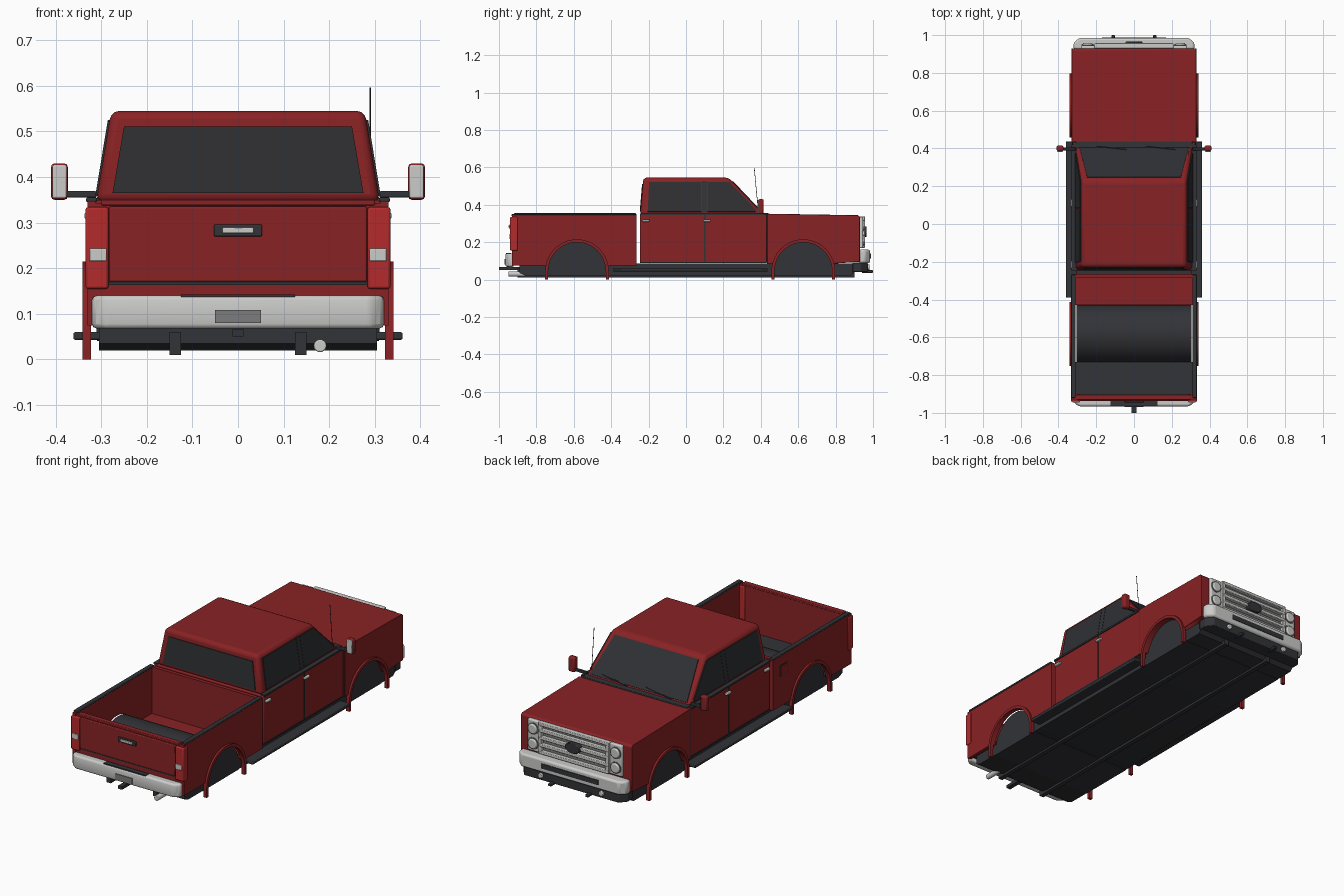
import bpy, bmesh, math
from mathutils import Vector

old = bpy.data.objects.get("Cube")
if old:
    bpy.data.objects.remove(old, do_unlink=True)


def material(name, rgb, rough=0.5):
    m = bpy.data.materials.new(name)
    m.use_nodes = True
    m.diffuse_color = (*rgb, 1)
    node = m.node_tree.nodes["Principled BSDF"]
    node.inputs["Base Color"].default_value = (*rgb, 1)
    node.inputs["Roughness"].default_value = rough
    return m


RED = material("body red", (0.25, 0.016, 0.018))
LAMP = material("lamp red", (0.45, 0.024, 0.026))
DARK = material("dark plastic", (0.032, 0.033, 0.038))
GLASS = material("tinted glass", (0.028, 0.029, 0.033))
SILVER = material("bright metal", (0.6, 0.6, 0.59))
GREY = material("grille grey", (0.2, 0.2, 0.2))
parts = []


def finish(name, bm, mat, bevel=0.0, segments=2):
    bmesh.ops.recalc_face_normals(bm, faces=bm.faces)
    me = bpy.data.meshes.new(name)
    bm.to_mesh(me)
    bm.free()
    me.materials.append(mat)
    ob = bpy.data.objects.new(name, me)
    bpy.context.collection.objects.link(ob)
    if bevel:
        mod = ob.modifiers.new("soft edges", 'BEVEL')
        mod.width, mod.segments = bevel, segments
        mod.limit_method = 'ANGLE'
    parts.append(ob)
    return ob


def solid(name, pts, move, mat, bevel=0.0):
    """Flat outline swept along a vector."""
    bm = bmesh.new()
    face = bm.faces.new([bm.verts.new(p) for p in pts])
    out = bmesh.ops.extrude_face_region(bm, geom=[face])
    new = [v for v in out["geom"] if isinstance(v, bmesh.types.BMVert)]
    bmesh.ops.translate(bm, verts=new, vec=move)
    return finish(name, bm, mat, bevel)


def side_prism(name, yz, x0, x1, mat, bevel=0.0):
    return solid(name, [(x0, y, z) for y, z in yz], (x1 - x0, 0, 0), mat, bevel)


def plan_prism(name, xy, z0, z1, mat, bevel=0.0):
    return solid(name, [(x, y, z0) for x, y in xy], (0, 0, z1 - z0), mat, bevel)


def box(name, x, y, z, mat, bevel=0.0):
    return plan_prism(name, [(x[0], y[0]), (x[1], y[0]), (x[1], y[1]), (x[0], y[1])],
                      z[0], z[1], mat, bevel)


def pair(name, x, y, z, mat, bevel=0.0):
    for s, tag in ((1, "left"), (-1, "right")):
        box(f"{tag}_{name}", (s * x[0], s * x[1]), y, z, mat, bevel)


def plate(name, pts, mat, thick=0.008):
    a, b, c = (Vector(p) for p in pts[:3])
    n = (b - a).cross(c - a).normalized() * thick
    return solid(name, [Vector(p) - n / 2 for p in pts], n, mat)


def rod(name, a, b, r, mat, sides=16, bevel=0.0):
    a, b = Vector(a), Vector(b)
    bm = bmesh.new()
    bmesh.ops.create_cone(bm, cap_ends=True, segments=sides, radius1=r, radius2=r, depth=(b - a).length)
    rot = (b - a).to_track_quat('Z', 'Y').to_matrix()
    bmesh.ops.rotate(bm, verts=bm.verts, matrix=rot)
    bmesh.ops.translate(bm, verts=bm.verts, vec=(a + b) / 2)
    return finish(name, bm, mat, bevel)


def arch(cy, r, low, cz=0.045, n=20):
    """Wheel opening from its rear foot over the top to its front foot."""
    curve = [(cy - r * math.cos(math.pi * i / n), cz + r * math.sin(math.pi * i / n)) for i in range(n + 1)]
    return [(cy - r, low)] + curve + [(cy + r, low)]


REAR, FRONT, R = -0.583, 0.627, 0.156

# Bed: side walls, head panel, tailgate, floor
bed_outline = [(-0.93, 0.075)] + arch(REAR, R, 0.075)[1:-1] + [(-0.265, 0.075), (-0.265, 0.347), (-0.93, 0.347)]
bed_outline = [(y, max(z, 0.075)) for y, z in bed_outline]
for s, tag in ((1, "left"), (-1, "right")):
    side_prism(f"{tag}_bed_side", bed_outline, s * 0.312, s * 0.33, RED)
pair("bed_rail", (0.309, 0.333), (-0.92, -0.268), (0.345, 0.355), DARK, 0.003)
box("bed_head_panel", (-0.315, 0.315), (-0.285, -0.265), (0.08, 0.35), RED)
box("bed_front_floor", (-0.313, 0.313), (-0.43, -0.28), (0.08, 0.1), RED)
box("bed_rear_floor", (-0.313, 0.313), (-0.91, -0.73), (0.08, 0.1), DARK)
box("bed_rear_panel", (-0.325, 0.325), (-0.928, -0.905), (0.085, 0.343), RED)
box("tailgate", (-0.283, 0.283), (-0.938, -0.92), (0.17, 0.335), RED, 0.004)
box("tailgate_cap", (-0.3, 0.3), (-0.932, -0.903), (0.338, 0.35), RED, 0.003)
box("tailgate_seam", (-0.285, 0.285), (-0.933, -0.92), (0.163, 0.17), DARK)
box("tailgate_handle", (-0.053, 0.053), (-0.944, -0.93), (0.27, 0.296), DARK, 0.003)
box("handle_insert", (-0.034, 0.034), (-0.948, -0.94), (0.277, 0.289), SILVER, 0.002)
pair("tail_lamp", (0.284, 0.334), (-0.941, -0.9), (0.155, 0.334), LAMP, 0.005)
pair("reverse_lamp", (0.288, 0.326), (-0.945, -0.935), (0.216, 0.243), SILVER, 0.002)
box("fuel_door_seam", (-0.332, -0.32), (-0.385, -0.325), (0.235, 0.295), DARK)
box("fuel_door", (-0.334, -0.32), (-0.381, -0.329), (0.239, 0.291), RED)

# Cab lower body and nose
box("cab_body", (-0.325, 0.325), (-0.247, 0.432), (0.088, 0.35), RED, 0.006)
nose = [(0.434, 0.085)] + [(y, max(z, 0.085)) for y, z in arch(FRONT, R, 0.085)[1:-1]]
nose += [(0.93, 0.095), (0.93, 0.335), (0.92, 0.344), (0.434, 0.352)]
side_prism("hood_and_fenders", nose, -0.33, 0.33, RED, 0.004)
pair("belt_trim", (0.305, 0.33), (-0.245, 0.42), (0.345, 0.354), DARK)
box("cowl", (-0.31, 0.31), (0.39, 0.438), (0.345, 0.357), DARK, 0.003)
for y in (0.1, 0.433):
    pair("door_seam", (0.32, 0.327), (y - 0.003, y + 0.003), (0.09, 0.35), DARK)
pair("sill_seam", (0.32, 0.327), (-0.245, 0.43), (0.088, 0.094), DARK)
for y in (-0.235, 0.092):
    pair("door_handle", (0.32, 0.337), (y, y + 0.04), (0.309, 0.321), SILVER, 0.003)

# Greenhouse, tapering to the roof
LOW, TOP = 0.345, 0.545


def lean(a, b, z):
    return a + (b - a) * (z - LOW) / (TOP - LOW)


def side_x(z):
    return lean(0.311, 0.278, z)


def back_y(z):
    return lean(-0.245, -0.228, z)


def screen_y(z):
    return lean(0.418, 0.228, z)


bm = bmesh.new()
rings = []
for z in (LOW, TOP):
    x = side_x(z)
    rings.append([bm.verts.new(p) for p in ((-x, back_y(z), z), (x, back_y(z), z),
                                            (x, screen_y(z), z), (-x, screen_y(z), z))])
bm.faces.new(rings[0])
bm.faces.new(rings[1])
for i in range(4):
    j = (i + 1) % 4
    bm.faces.new((rings[0][i], rings[0][j], rings[1][j], rings[1][i]))
finish("cab_roof", bm, RED, 0.018, 3)

# Windows
plate("rear_window", [(x, back_y(z), z) for x, z in ((-0.275, 0.365), (0.275, 0.365), (0.25, 0.51), (-0.25, 0.51))],
      GLASS)
plate("windshield", [(x, screen_y(z), z) for x, z in ((0.288, 0.362), (-0.288, 0.362), (-0.248, 0.525), (0.248, 0.525))],
      GLASS)
panes = {"rear_door_window": ((-0.205, 0.362), (0.083, 0.362), (0.083, 0.522), (-0.197, 0.522)),
         "front_door_window": ((0.115, 0.362), (0.372, 0.362), (0.372, 0.375), (0.232, 0.522), (0.115, 0.522)),
         "door_pillar": ((0.085, 0.358), (0.113, 0.358), (0.113, 0.525), (0.085, 0.525))}
for s, tag in ((1, "left"), (-1, "right")):
    for name, outline in panes.items():
        plate(f"{tag}_{name}", [(s * side_x(z), y, z) for y, z in outline],
              DARK if "pillar" in name else GLASS)
for x in (-0.2, 0.06):
    rod("wiper", (x, 0.412, 0.362), (x + 0.16, 0.395, 0.378), 0.003, DARK, 6)
rod("antenna", (0.29, 0.388, 0.35), (0.29, 0.365, 0.596), 0.0015, DARK, 6)

# Mirrors
pair("mirror_arm", (0.31, 0.38), (0.39, 0.405), (0.355, 0.369), DARK, 0.003)
pair("mirror_shell", (0.373, 0.41), (0.386, 0.415), (0.35, 0.43), RED, 0.008)
pair("mirror_glass", (0.376, 0.407), (0.382, 0.39), (0.354, 0.426), SILVER, 0.003)

# Wheel wells and flares
for cy, tag in ((REAR, "rear"), (FRONT, "front")):
    side_prism(f"{tag}_wheel_well", arch(cy, R, 0.02), -0.305, 0.305, DARK)
    ring = arch(cy, 0.17, 0.0) + arch(cy, R - 0.002, 0.0)[::-1]
    for s in (1, -1):
        side_prism(f"{tag}_wheel_flare", ring, s * 0.322, s * 0.341, RED)

# Underside, rails, side steps
side_prism("floor_pan", [(-0.89, 0.035), (-0.86, 0.022), (0.88, 0.022), (0.9, 0.04), (0.9, 0.085), (-0.89, 0.085)],
           -0.305, 0.305, DARK)
pair("frame_rail", (0.125, 0.15), (-0.9, 0.9), (0.01, 0.06), DARK)
pair("side_step", (0.3, 0.361), (-0.39, 0.437), (0.043, 0.06), DARK, 0.004)
rod("exhaust_tip", (0.18, -0.95, 0.03), (0.18, -0.86, 0.03), 0.014, SILVER, 16, 0.003)


# Bumpers
def bumper(name, y0, y1, z0, z1, mat, wide=0.32, tip=0.29, bevel=0.01):
    mid = y0 + (y1 - y0) * 0.55
    plan_prism(name, [(-wide, y0), (-wide, mid), (-tip, y1), (tip, y1), (wide, mid), (wide, y0)], z0, z1, mat, bevel)


bumper("rear_bumper", -0.92, -0.966, 0.068, 0.14, SILVER)
box("rear_step_pad", (-0.125, 0.125), (-0.962, -0.935), (0.135, 0.143), DARK)
box("rear_plate", (-0.05, 0.05), (-0.97, -0.96), (0.08, 0.109), GREY)
box("hitch_bar", (-0.012, 0.012), (-1.0, -0.88), (0.05, 0.066), DARK)
bumper("front_bumper", 0.925, 0.985, 0.088, 0.16, SILVER)
box("front_bumper_slot", (-0.17, 0.17), (0.975, 0.988), (0.112, 0.138), DARK)
bumper("front_valance", 0.89, 0.972, 0.04, 0.09, DARK, 0.31, 0.28, 0.004)
for s in (1, -1):
    rod("fog_lamp", (s * 0.18, 0.96, 0.066), (s * 0.18, 0.982, 0.066), 0.014, SILVER, 12, 0.003)
    box("tow_hook", (s * 0.11 - 0.009, s * 0.11 + 0.009), (0.94, 1.0), (0.036, 0.05), DARK, 0.003)

# Grille with stacked round headlamps
box("grille_back", (-0.275, 0.275), (0.92, 0.938), (0.17, 0.333), GREY)
for z in (0.17, 0.209, 0.248, 0.287, 0.321):
    box("grille_bar", (-0.205, 0.205), (0.93, 0.958), (z, z + 0.016), SILVER, 0.003)
pair("grille_post", (0.19, 0.21), (0.93, 0.957), (0.17, 0.337), SILVER, 0.003)
pair("headlamp_frame", (0.208, 0.28), (0.92, 0.946), (0.168, 0.335), SILVER, 0.006)
for s in (1, -1):
    for z in (0.21, 0.29):
        rod("headlamp_rim", (s * 0.245, 0.93, z), (s * 0.245, 0.949, z), 0.032, GREY, 20)
        rod("headlamp", (s * 0.245, 0.93, z), (s * 0.245, 0.957, z), 0.027, SILVER, 20, 0.006)
badge = [(0.045 * math.cos(math.tau * i / 12), 0.935, 0.255 + 0.028 * math.sin(math.tau * i / 12)) for i in range(12)]
solid("grille_badge", badge, (0, 0.031, 0), DARK, 0.003)

# Smooth the rounded parts and keep the edges sharp
bpy.ops.object.select_all(action='DESELECT')
for ob in parts:
    ob.select_set(True)
bpy.context.view_layer.objects.active = parts[0]
bpy.ops.object.shade_smooth_by_angle(angle=math.radians(35))
